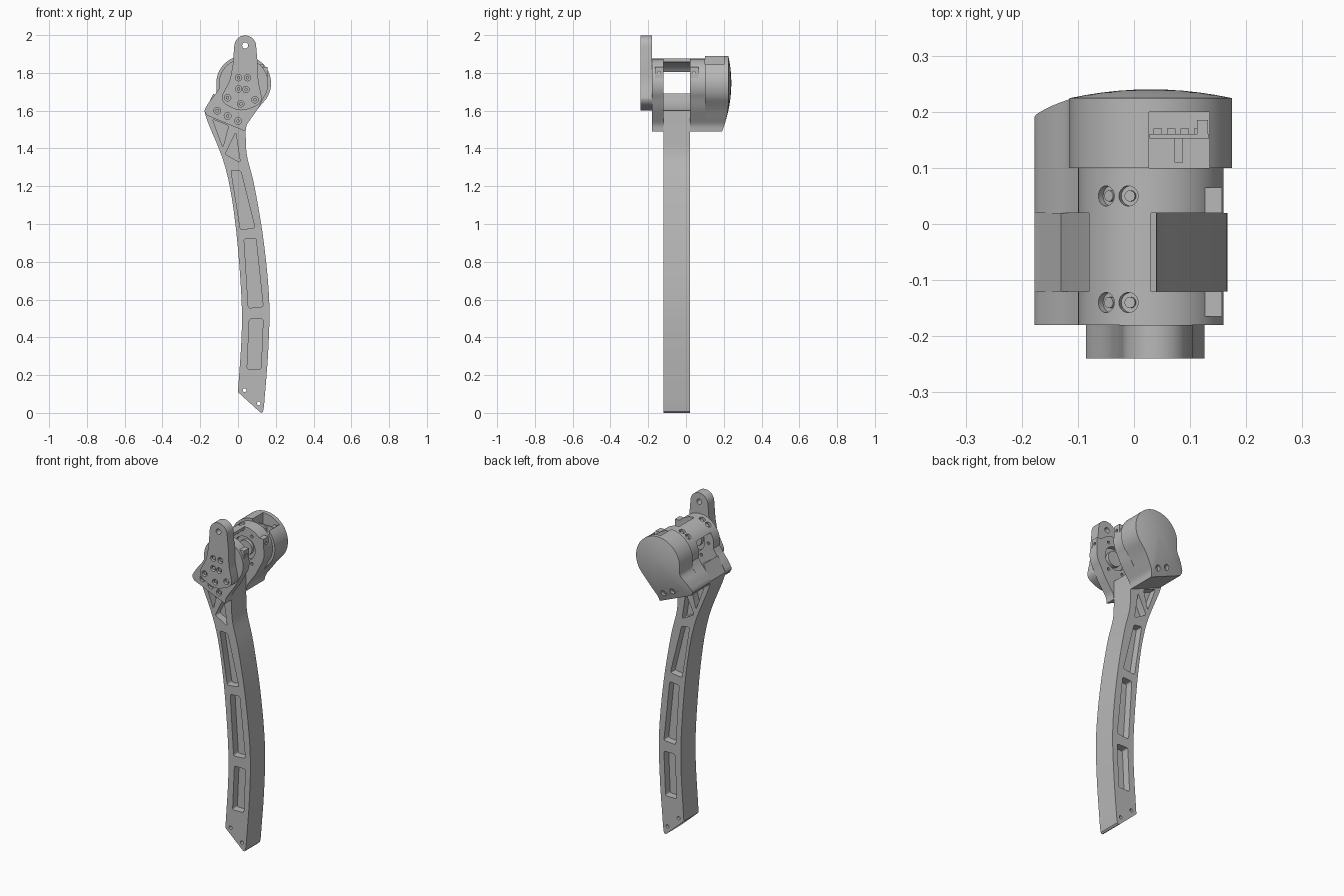
import bpy, bmesh, math
from mathutils import Vector

if "Cube" in bpy.data.objects:
    bpy.data.objects.remove(bpy.data.objects["Cube"], do_unlink=True)

grey = bpy.data.materials.new("plain_grey")
grey.use_nodes = True
COL = (0.48, 0.48, 0.48, 1)
grey.diffuse_color = COL
grey.node_tree.nodes["Principled BSDF"].inputs["Base Color"].default_value = COL

CX, CZ = 0.03, 1.745          # hip axis
FRONT, GAP0, GAP1, BACK = -0.18, -0.12, 0.02, 0.10


def finish(name, bm):
    bmesh.ops.recalc_face_normals(bm, faces=bm.faces)
    me = bpy.data.meshes.new(name)
    bm.to_mesh(me)
    bm.free()
    me.materials.append(grey)
    ob = bpy.data.objects.new(name, me)
    bpy.context.collection.objects.link(ob)
    return ob


def add_prism(bm, pts, y0, y1):
    f = bm.faces.new([bm.verts.new((x, y0, z)) for x, z in pts])
    new = bmesh.ops.extrude_face_region(bm, geom=[f])["geom"]
    verts = [v for v in new if isinstance(v, bmesh.types.BMVert)]
    bmesh.ops.translate(bm, verts=verts, vec=(0, y1 - y0, 0))


def add_cyl(bm, a, b, r, n=20):
    a, b = Vector(a), Vector(b)
    d = b - a
    rot = d.to_track_quat('Z', 'Y').to_matrix().to_4x4()
    rot.translation = (a + b) / 2
    bmesh.ops.create_cone(bm, cap_ends=True, segments=n, radius1=r, radius2=r,
                          depth=d.length, matrix=rot)


def add_box(bm, x, y, z):
    add_prism(bm, [(x[0], z[0]), (x[1], z[0]), (x[1], z[1]), (x[0], z[1])], *y)


def spline(p, n=6):
    """Smooth curve through the points."""
    p = [Vector(q) for q in p]
    e = [2 * p[0] - p[1]] + p + [2 * p[-1] - p[-2]]
    out = []
    for a, b, c, d in zip(e, e[1:], e[2:], e[3:]):
        for i in range(n):
            t = i / n
            out.append(0.5 * (2*b + (c-a)*t + (2*a-5*b+4*c-d)*t*t + (3*b-a-3*c+d)*t**3))
    return [tuple(v) for v in out + [p[-1]]]


def rounded(pts, r=0.012, n=4):
    """Polygon with rounded corners."""
    out = []
    p = [Vector(q) for q in pts]
    for i, c in enumerate(p):
        a = c + (p[i-1] - c).normalized() * r
        b = c + (p[(i+1) % len(p)] - c).normalized() * r
        for k in range(n + 1):
            t = k / n
            out.append(tuple((1-t)**2 * a + 2*t*(1-t) * c + t*t * b))
    return out


def arc(r, a0, a1, n):
    return [(CX + r * math.cos(math.radians(a0 + (a1-a0) * i / n)),
             CZ + r * math.sin(math.radians(a0 + (a1-a0) * i / n))) for i in range(n + 1)]


def cut(ob, bm):
    tool = finish("cutter", bm)
    m = ob.modifiers.new("cut", 'BOOLEAN')
    m.object, m.operation, m.solver = tool, 'DIFFERENCE', 'EXACT'
    dg = bpy.context.evaluated_depsgraph_get()
    me = bpy.data.meshes.new_from_object(ob.evaluated_get(dg))
    ob.modifiers.clear()
    ob.data = me
    bpy.data.objects.remove(tool, do_unlink=True)


def housing(r):
    left = spline([arc(r, 190, 191, 1)[0], (-0.118, 1.69), (-0.15, 1.65), (-0.175, 1.61)], 4)
    right = spline([(0.04, 1.49), (0.047, 1.525), (0.07, 1.56), (0.105, 1.61),
                    arc(r, -35, 0, 1)[0]], 4)
    return arc(r, -35, 190, 48)[1:-1] + left + [(-0.177, 1.595), (-0.165, 1.575)] + right


# Leg: curved blade with pockets on both faces
left = spline([(-0.177, 1.6), (-0.16, 1.54), (-0.07, 1.31), (-0.02, 1.05), (0.013, 0.7),
               (0.02, 0.44), (0.0, 0.11)])
right = spline([(0.138, 0.04), (0.16, 0.33), (0.165, 0.6), (0.135, 0.915), (0.087, 1.2),
                (0.047, 1.365), (0.04, 1.49)])
bm = bmesh.new()
add_prism(bm, left + [(0.115, 0.005), (0.125, 0.0), (0.133, 0.008)] + right +
          [(0.04, 1.6), (-0.02, 1.61), (-0.08, 1.65), (-0.13, 1.69), (-0.15, 1.65)], GAP0, GAP1)
leg = finish("leg_blade", bm)
pockets = [[(-0.037, 1.285), (0.015, 1.28), (0.09, 0.98), (0.013, 0.97)],
           [(0.032, 0.92), (0.095, 0.925), (0.133, 0.562), (0.055, 0.555)],
           [(0.06, 0.497), (0.133, 0.497), (0.122, 0.232), (0.048, 0.232)],
           [(-0.135, 1.555), (-0.05, 1.52), (-0.08, 1.405)],
           [(-0.012, 1.485), (0.012, 1.325), (-0.068, 1.37)]]
bm = bmesh.new()
for p in pockets:
    add_prism(bm, rounded(p), GAP0 - 0.01, GAP0 + 0.045)
    add_prism(bm, rounded(p), GAP1 - 0.045, GAP1 + 0.01)
for x, z in [(0.035, 0.12), (0.11, 0.05)]:
    add_cyl(bm, (x, -0.2, z), (x, 0.1, z), 0.01)
cut(leg, bm)

# Motor housing halves either side of the gap, with bolts
axis_bolts = arc(0.095, 0, 300, 5)
base_bolts = [(-0.11, 1.6), (-0.055, 1.572), (0.0, 1.545)]
screws = bmesh.new()
for name, y0, y1, inner, side in [("front_housing", FRONT, GAP0, GAP0, -1),
                                  ("back_housing", GAP1, BACK, GAP1, 1)]:
    bm = bmesh.new()
    add_prism(bm, housing(0.13), y0, y1)
    ob = finish(name, bm)
    bm = bmesh.new()
    add_cyl(bm, (CX, inner - side * 0.01, CZ), (CX, inner + side * 0.025, CZ), 0.07, 40)
    for x, z in axis_bolts:
        add_cyl(bm, (x, inner - side * 0.01, z), (x, inner + side * 0.015, z), 0.009, 12)
    if side < 0:
        for x, z in base_bolts:
            add_cyl(bm, (x, FRONT - 0.01, z), (x, FRONT + 0.015, z), 0.018)
            add_cyl(screws, (x, FRONT + 0.005, z), (x, FRONT + 0.02, z), 0.01, 6)
    yb = 0.05 if side > 0 else -0.14
    for ang in (108, 128):
        c, s = math.cos(math.radians(ang)), math.sin(math.radians(ang))
        at = lambda r: (CX + r * c, yb, CZ + r * s)
        add_cyl(bm, at(0.115), at(0.15), 0.018)
        add_cyl(screws, at(0.105), at(0.122), 0.01, 12)
    cut(ob, bm)
    # Side connector block with two sockets
    bm = bmesh.new()
    ys = sorted((inner, inner + side * 0.045))
    add_box(bm, (0.11, 0.157), ys, (1.725, 1.832))
    ob2 = finish(name + "_side_block", bm)
    bm = bmesh.new()
    for z in (1.757, 1.8):
        add_cyl(bm, (0.14, sum(ys) / 2, z), (0.17, sum(ys) / 2, z), 0.009, 12)
    cut(ob2, bm)
    # Bearing boss inside the bore
    bm = bmesh.new()
    add_cyl(bm, (CX, inner + side * 0.005, CZ), (CX, inner + side * 0.03, CZ), 0.045, 32)
    finish(name + "_boss", bm)

# Bridge joining the halves over the gap
bm = bmesh.new()
add_prism(bm, arc(0.13, 90, 148, 16) + arc(0.112, 148, 90, 16), GAP0, GAP1)
finish("bridge", bm)

# Domed rear cap
bm = bmesh.new()
prof = housing(0.145)
rings = [[bm.verts.new((x, BACK, z)) for x, z in prof]]
for k in (1, 0.8, 0.6, 0.4, 0.2):
    ring = []
    for x, z in prof:
        dx, dz = (x - CX) * k, (z - CZ) * k
        ring.append(bm.verts.new((CX + dx, 0.24 - 0.75 * (dx*dx + dz*dz), CZ + dz)))
    rings.append(ring)
n = len(prof)
for a, b in zip(rings, rings[1:]):
    for i in range(n):
        j = (i + 1) % n
        bm.faces.new((a[i], a[j], b[j], b[i]))
bm.faces.new(rings[0])
tip = bm.verts.new((CX, 0.24, CZ))
for i in range(n):
    bm.faces.new((rings[-1][i], rings[-1][(i + 1) % n], tip))
cap = finish("rear_cap", bm)
bm = bmesh.new()
add_box(bm, (0.027, 0.135), (0.09, 0.2), (1.81, 1.95))
for x, z in [(0.005, 1.552), (-0.055, 1.578)]:
    add_cyl(bm, (x, 0.185, z), (x, 0.26, z), 0.016)
    add_cyl(screws, (x, 0.18, z), (x, 0.192, z), 0.009, 6)
cut(cap, bm)

# Circuit board in the cap opening
bm = bmesh.new()
add_box(bm, (0.028, 0.134), (0.152, 0.16), (1.8, 1.845))
for i in range(4):
    add_box(bm, (0.035 + i * 0.024, 0.05 + i * 0.024), (0.16, 0.17), (1.815, 1.838))
add_box(bm, (0.072, 0.087), (0.11, 0.152), (1.81, 1.835))
add_box(bm, (0.112, 0.132), (0.16, 0.185), (1.81, 1.845))
finish("circuit_board", bm)

# Front lever arm
tipc = Vector((0.038, 1.94))
top = [(tipc.x + 0.058 * math.cos(math.pi * i / 16),
        tipc.y + 0.058 * math.sin(math.pi * i / 16)) for i in range(17)]
side_l = spline([(-0.028, 1.84), (-0.045, 1.76), (-0.08, 1.69), (-0.084, 1.66),
                 (-0.06, 1.63), (0.015, 1.602), (0.095, 1.625), (0.124, 1.655),
                 (0.122, 1.69), (0.108, 1.76), (0.105, 1.84)])
bm = bmesh.new()
add_prism(bm, top + side_l, -0.24, FRONT)
lever = finish("lever_arm", bm)
bm = bmesh.new()
add_cyl(bm, (0.038, -0.3, 1.945), (0.038, -0.1, 1.945), 0.016)
for x, z in [(0.003, 1.775), (0.05, 1.775), (0.003, 1.715), (0.042, 1.712),
             (-0.055, 1.668), (0.015, 1.636), (0.09, 1.658)]:
    add_cyl(bm, (x, -0.25, z), (x, -0.222, z), 0.017)
    add_cyl(screws, (x, -0.232, z), (x, -0.215, z), 0.01, 6)
cut(lever, bm)
finish("screws", screws)

# Smooth curved walls, keep hard edges
bpy.ops.object.select_all(action='DESELECT')
for ob in bpy.context.collection.objects:
    if ob.type == 'MESH':
        ob.select_set(True)
        bpy.context.view_layer.objects.active = ob
bpy.ops.object.shade_smooth_by_angle(angle=math.radians(30))
